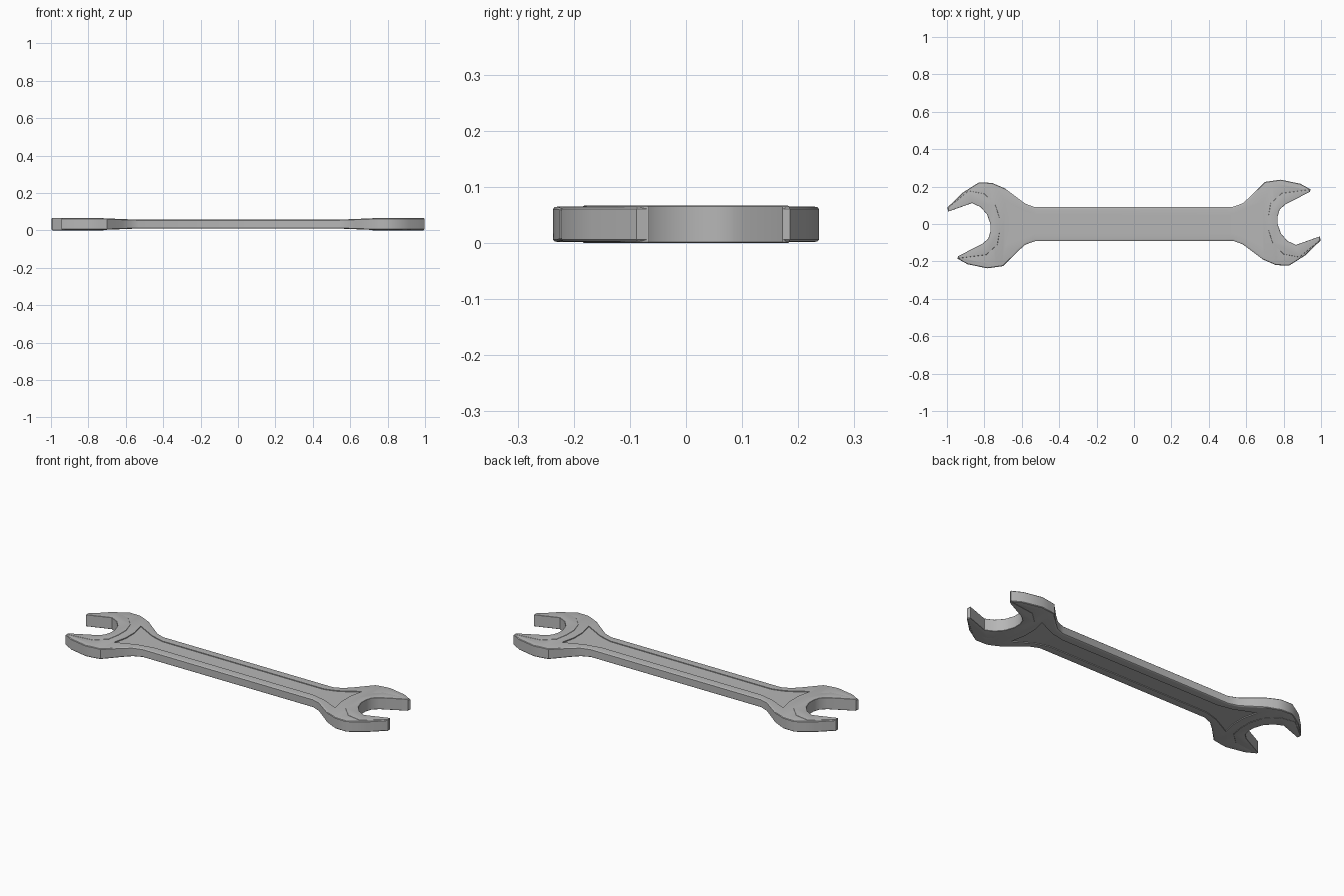
import bpy, bmesh
from mathutils import Vector

cube = bpy.data.objects.get("Cube")
if cube:
    bpy.data.objects.remove(cube)

HEIGHT = 0.067
MID = HEIGHT / 2

steel = bpy.data.materials.new("brushed steel grey")
steel.use_nodes = True
GREY = (0.47, 0.47, 0.47, 1)
steel.diffuse_color = GREY
shader = steel.node_tree.nodes["Principled BSDF"]
shader.inputs["Base Color"].default_value = GREY
shader.inputs["Roughness"].default_value = 0.5

# Outer edge of one end: lower neck, lower jaw, then upper jaw, upper neck
LOWER = [(.53, -.09), (.58, -.108), (.63, -.145), (.69, -.19), (.76, -.22),
         (.83, -.222), (.915, -.168), (.998, -.088)]
UPPER = [(.945, .185), (.89, .215), (.785, .237), (.70, .225), (.66, .185),
         (.62, .145), (.58, .11), (.53, .092)]
# Mouth of the jaw and the outer edge of its raised collar, in matching pairs
MOUTH = [(.994, -.066), (.865, -.112), (.82, -.09), (.785, -.05), (.768, 0),
         (.768, .04), (.779, .078), (.81, .105), (.94, .172)]
COLLAR = [(.994, -.088), (.885, -.178), (.80, -.162), (.74, -.10), (.718, -.03),
          (.718, .04), (.73, .11), (.79, .165), (.938, .184)]


def thickness(x):
    """Heads are thicker than the shaft, with a sloping neck between."""
    t = min(max((abs(x) - .53) / .21, 0), 1)
    return .70 + .25 * t


def turned(points):
    return [(-x, -y) for x, y in points]


def prism(name, outline, low, high, chamfer=0, taper=False):
    """Extrude an outline about the middle plane, chamfer its rims, taper by x."""
    stretch = 2.0
    bm = bmesh.new()
    face = bm.faces.new([bm.verts.new((x, y, low * stretch)) for x, y in outline])
    top = bmesh.ops.extrude_face_region(bm, geom=[face])["geom"]
    for v in top:
        if isinstance(v, bmesh.types.BMVert):
            v.co.z = high * stretch
    bmesh.ops.recalc_face_normals(bm, faces=bm.faces)
    if chamfer:
        rims = [e for e in bm.edges if abs(e.verts[0].co.z - e.verts[1].co.z) < 1e-6]
        bmesh.ops.bevel(bm, geom=rims, offset=chamfer, segments=2, profile=.5,
                        affect='EDGES', clamp_overlap=True)
    if taper:
        for x in (-.74, -.53, .53, .74):
            bmesh.ops.bisect_plane(bm, geom=bm.verts[:] + bm.edges[:] + bm.faces[:],
                                   plane_co=(x, 0, 0), plane_no=(1, 0, 0))
    for v in bm.verts:
        v.co.z = MID + v.co.z / stretch * (thickness(v.co.x) if taper else 1)
    mesh = bpy.data.meshes.new(name)
    bm.to_mesh(mesh)
    bm.free()
    mesh.materials.append(steel)
    obj = bpy.data.objects.new(name, mesh)
    bpy.context.collection.objects.link(obj)
    return obj


def smooth(obj):
    bpy.ops.object.select_all(action='DESELECT')
    obj.select_set(True)
    bpy.context.view_layer.objects.active = obj
    bpy.ops.object.shade_smooth_by_angle(angle=.6)


# Shaft and both heads in one forged body, its mouth hidden just behind the collar
mouth = [tuple(Vector(a).lerp(Vector(b), .12)) for a, b in zip(MOUTH, COLLAR)]
end = LOWER + mouth + UPPER
body = prism("wrench_body", end + turned(end), -MID, MID, .016, True)

# Long recessed panel on the top and bottom, flaring into the necks
flare = [(.50, -.045), (.58, -.065), (.69, -.12), (.672, -.04),
         (.672, .04), (.69, .12), (.58, .065), (.50, .045)]
for side in (-1, 1):
    low, high = sorted((side * (MID - .006), side * (MID + .03)))
    cutter = prism("panel_cutter", flare + turned(flare), low, high, 0, True)
    cutter.hide_render = True
    cutter.hide_set(True)
    cut = body.modifiers.new("panel", 'BOOLEAN')
    cut.operation = 'DIFFERENCE'
    cut.solver = 'EXACT'
    cut.object = cutter

# Apply the cuts so the body can be shaded as a plain mesh
graph = bpy.context.evaluated_depsgraph_get()
finished = bpy.data.meshes.new_from_object(body.evaluated_get(graph))
body.modifiers.clear()
body.data = finished
for obj in [o for o in bpy.data.objects if o.name.startswith("panel_cutter")]:
    bpy.data.objects.remove(obj)
smooth(body)

# Raised collar lining each mouth
ring = MOUTH + COLLAR[::-1]
for name, outline in (("left_jaw_collar", ring), ("right_jaw_collar", turned(ring))):
    smooth(prism(name, outline, -MID, MID, .004))
